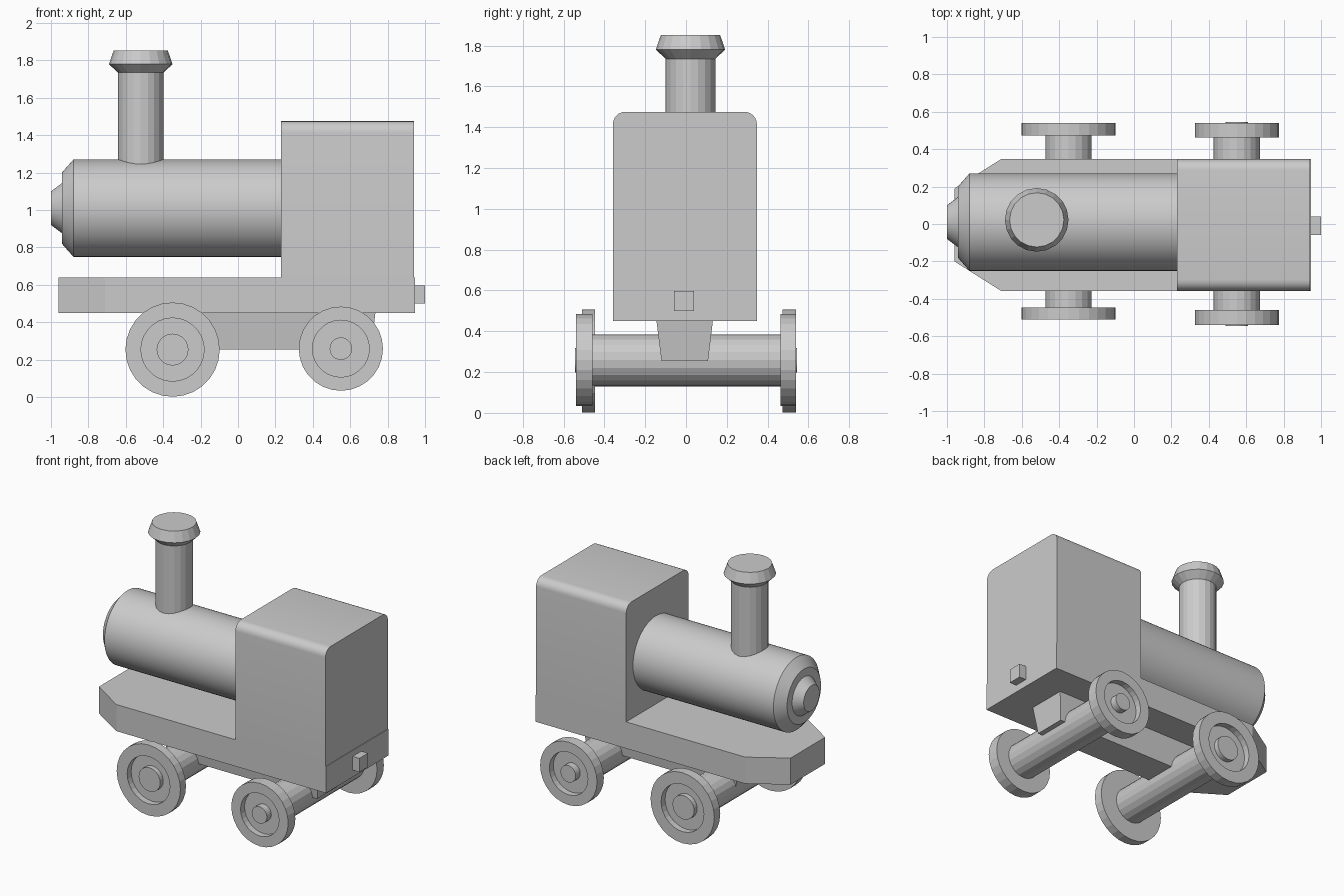
import bpy, bmesh, math
from mathutils import Vector, Matrix

if "Cube" in bpy.data.objects:
    bpy.data.objects.remove(bpy.data.objects["Cube"])

grey = bpy.data.materials.new("light grey")
grey.diffuse_color = (0.6, 0.6, 0.6, 1)
grey.use_nodes = True
grey.node_tree.nodes["Principled BSDF"].inputs["Base Color"].default_value = grey.diffuse_color


def finish(name, bm, smooth=None):
    bmesh.ops.recalc_face_normals(bm, faces=bm.faces[:])
    me = bpy.data.meshes.new(name)
    bm.to_mesh(me)
    bm.free()
    me.materials.append(grey)
    ob = bpy.data.objects.new(name, me)
    bpy.context.collection.objects.link(ob)
    if smooth:
        bpy.ops.object.select_all(action='DESELECT')
        ob.select_set(True)
        bpy.context.view_layer.objects.active = ob
        bpy.ops.object.shade_smooth_by_angle(angle=math.radians(smooth))
    return ob


def lathe(name, origin, axis, profile, sides, smooth=None):
    """Spin (radius, height) points about an axis and cap both ends."""
    bm = bmesh.new()
    rings = [[bm.verts.new((r * math.cos(2 * math.pi * i / sides),
                            r * math.sin(2 * math.pi * i / sides), h))
              for i in range(sides)] for r, h in profile]
    for a, b in zip(rings, rings[1:]):
        for i in range(sides):
            j = (i + 1) % sides
            bm.faces.new((a[i], a[j], b[j], b[i]))
    bm.faces.new(rings[0])
    bm.faces.new(rings[-1])
    rot = Vector(axis).to_track_quat('Z', 'Y').to_matrix().to_4x4()
    bm.transform(Matrix.Translation(origin) @ rot)
    return finish(name, bm, smooth)


def loft(name, lower, upper, smooth=None):
    """Join two matching outlines into a closed solid."""
    bm = bmesh.new()
    a = [bm.verts.new(p) for p in lower]
    b = [bm.verts.new(p) for p in upper]
    for i in range(len(a)):
        j = (i + 1) % len(a)
        bm.faces.new((a[i], a[j], b[j], b[i]))
    bm.faces.new(a)
    bm.faces.new(b)
    return finish(name, bm, smooth)


def rect(x0, x1, y0, y1, z):
    return [(x0, y0, z), (x1, y0, z), (x1, y1, z), (x0, y1, z)]


# Running board with tapered nose
board = [(-0.96, -0.2), (-0.71, -0.358), (0.947, -0.358),
         (0.947, 0.347), (-0.71, 0.347), (-0.96, 0.19)]
loft("running_board", [(x, y, 0.45) for x, y in board],
     [(x, y, 0.64) for x, y in board])

# Keel under the board, narrowing downwards
loft("keel", rect(-0.47, 0.71, -0.12, 0.108, 0.255),
     rect(-0.5, 0.735, -0.145, 0.132, 0.455))

# Cab with rounded roof edges
R = 0.06
arch = [(-0.358, 0.635), (0.347, 0.635)]
for cy, start in ((0.347 - R, 0), (-0.358 + R, 90)):
    for k in range(7):
        t = math.radians(start + 15 * k)
        arch.append((cy + R * math.cos(t), 1.475 - R + R * math.sin(t)))
loft("cab", [(0.23, y, z) for y, z in arch], [(0.942, y, z) for y, z in arch], 30)

# Rear coupling block
loft("coupling", rect(0.93, 1.0, -0.058, 0.04, 0.5),
     rect(0.93, 1.0, -0.058, 0.04, 0.598))

# Boiler with bevelled front and nose cap
lathe("boiler", (0.25, 0.01, 1.01), (-1, 0, 0),
      [(0.26, 0), (0.26, 1.13), (0.192, 1.19), (0.135, 1.19), (0.09, 1.25)], 64, 25)

# Chimney with flared top
lathe("chimney", (-0.52, 0.022, 0), (0, 0, 1),
      [(0.122, 1.15), (0.122, 1.735), (0.17, 1.78), (0.145, 1.852)], 20)

# Axles and dished wheels: x, z, wheel radius, dish radius, hub radius,
# hub offset, then (inner, outer) y for each side
sets = [("front", -0.35, 0.254, 0.252, 0.169, 0.085, -0.01, (-0.447, -0.51), (0.473, 0.54)),
        ("rear", 0.55, 0.259, 0.225, 0.152, 0.06, 0.005, (-0.459, -0.54), (0.463, 0.54))]
for label, x, z, r, dish, hub, off, near, far in sets:
    lathe(label + "_axle", (x, near[0] - 0.005, z), (0, 1, 0),
          [(0.124, 0), (0.124, far[0] - near[0] + 0.01)], 20)
    for side, (inner, outer) in (("right", near), ("left", far)):
        w = abs(outer - inner)
        lathe(f"{label}_{side}_wheel", (x, inner, z), (0, math.copysign(1, outer), 0),
              [(r, 0), (r, w), (dish, w), (dish, w - 0.045),
               (hub, w - 0.045), (hub, w + off)], 28)
